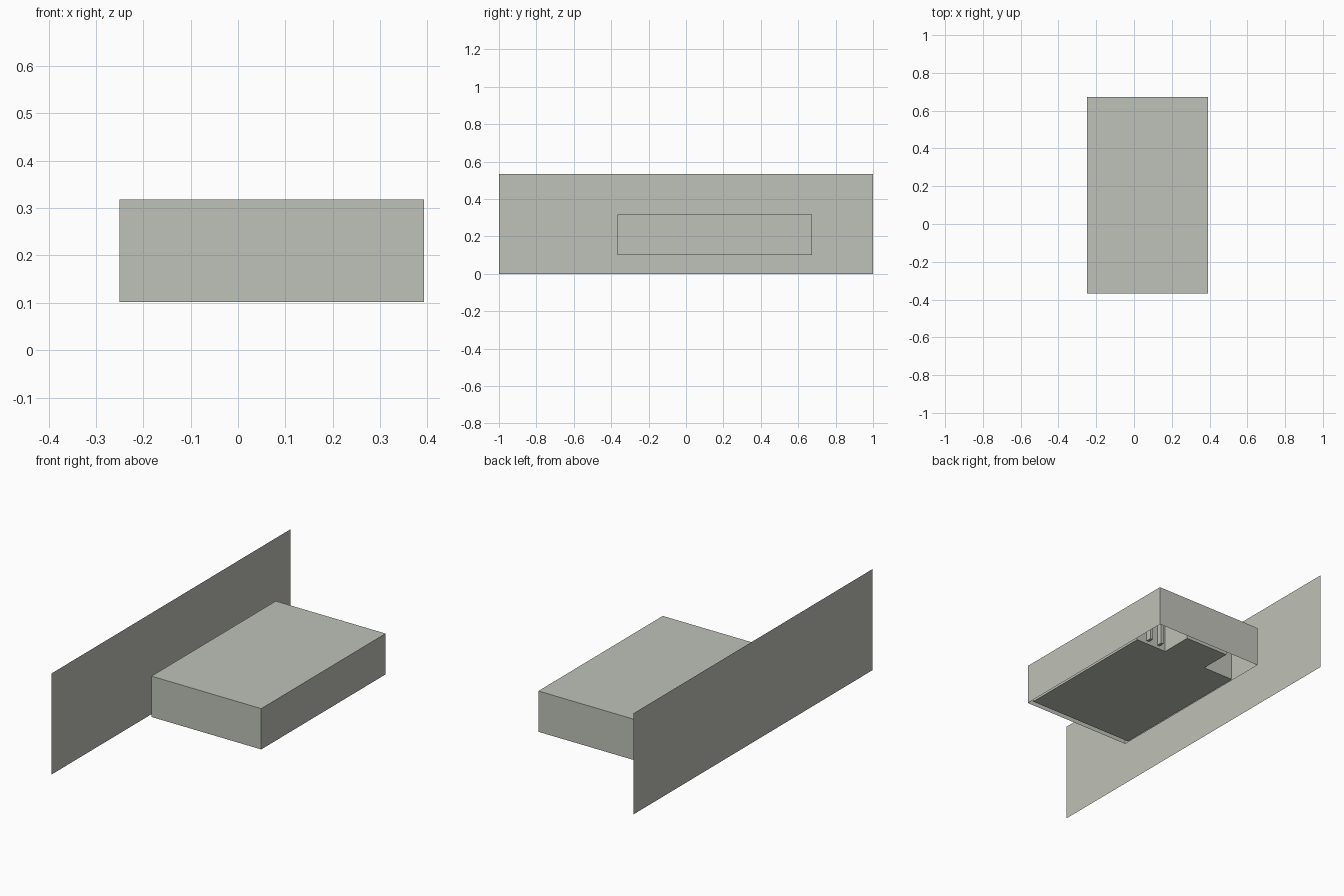
import bpy
import bmesh

cube = bpy.data.objects.get("Cube")
if cube:
    bpy.data.objects.remove(cube, do_unlink=True)

grey = bpy.data.materials.new("warm grey")
grey.use_nodes = True
colour = (0.52, 0.54, 0.48, 1)
grey.diffuse_color = colour
grey.node_tree.nodes["Principled BSDF"].inputs["Base Color"].default_value = colour


def finish(name, bm):
    mesh = bpy.data.meshes.new(name)
    bm.to_mesh(mesh)
    bm.free()
    mesh.materials.append(grey)
    obj = bpy.data.objects.new(name, mesh)
    bpy.context.collection.objects.link(obj)
    return obj


def prism(name, outline, z0, z1, cap_low, cap_high):
    """Extrude a counter-clockwise outline, with optional end caps."""
    bm = bmesh.new()
    low = [bm.verts.new((x, y, z0)) for x, y in outline]
    high = [bm.verts.new((x, y, z1)) for x, y in outline]
    n = len(outline)
    for i in range(n):
        j = (i + 1) % n
        bm.faces.new((low[i], low[j], high[j], high[i]))
    if cap_low:
        bm.faces.new(low[::-1])
    if cap_high:
        bm.faces.new(high)
    return finish(name, bm)


def rectangle(x0, x1, y0, y1):
    return [(x0, y0), (x1, y0), (x1, y1), (x0, y1)]


LEFT, RIGHT, FRONT, BACK = -0.25, 0.393, -0.367, 0.673
LOW, HIGH = 0.102, 0.318

# Upright panel beside the housing, a single sheet
bm = bmesh.new()
corners = [(-1, 0), (1, 0), (1, 0.535), (-1, 0.535)]
bm.faces.new([bm.verts.new((-0.393, y, z)) for y, z in corners])
finish("upright_panel", bm)

# Housing: top and four walls, open underneath
prism("housing", rectangle(LEFT, RIGHT, FRONT, BACK), LOW, HIGH, False, True)

# Inner block with the two back corners notched out
gap, notch, step = 0.025, 0.185, 0.475
block = [
    (LEFT + 0.004, FRONT + gap), (RIGHT - 0.015, FRONT + gap),
    (RIGHT - 0.015, step), (RIGHT - notch - 0.015, step),
    (RIGHT - notch - 0.015, BACK - gap), (LEFT + notch, BACK - gap),
    (LEFT + notch, step), (LEFT + 0.004, step),
]
prism("inner_block", block, LOW + 0.003, HIGH - 0.005, True, False)

# Narrow ribs standing in the left back notch
for i, x in enumerate((0.23, 0.3)):
    prism(f"notch_rib_{i + 1}", rectangle(x, x + 0.015, step, step + 0.03),
          LOW + 0.02, HIGH - 0.005, True, False)
